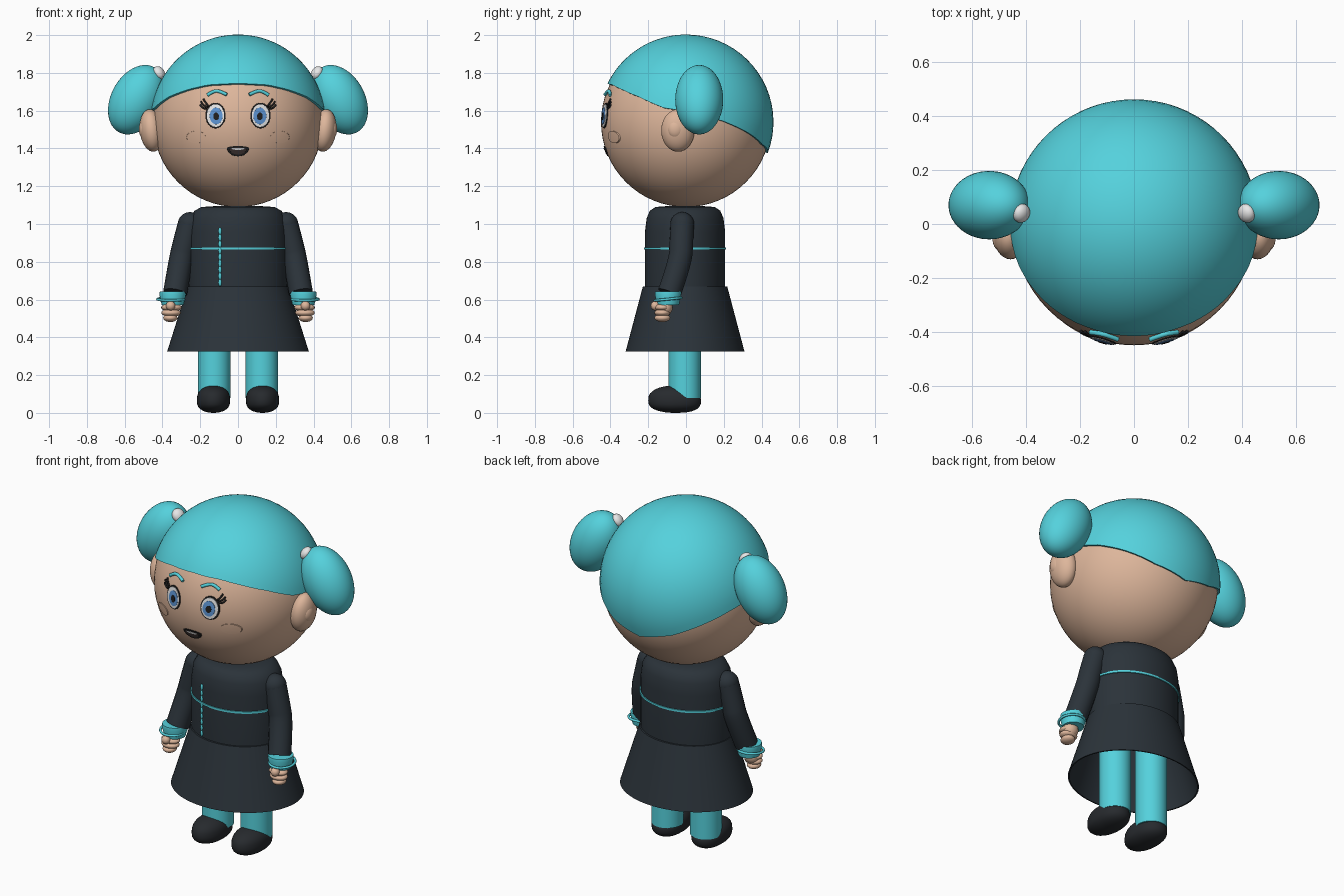
import bpy, bmesh, math
from mathutils import Vector

if "Cube" in bpy.data.objects:
    bpy.data.objects.remove(bpy.data.objects["Cube"])


def material(name, r, g, b):
    m = bpy.data.materials.new(name)
    m.use_nodes = True
    m.diffuse_color = (r, g, b, 1)
    bsdf = next(n for n in m.node_tree.nodes if n.type == "BSDF_PRINCIPLED")
    bsdf.inputs["Base Color"].default_value = (r, g, b, 1)
    bsdf.inputs["Roughness"].default_value = 0.6
    return m


TEAL = material("teal", 0.09, 0.64, 0.72)
SKIN = material("skin", 0.73, 0.47, 0.33)
CLOTH = material("dark_cloth", 0.024, 0.033, 0.042)
SHOE = material("shoe_black", 0.02, 0.023, 0.027)
WHITE = material("white", 0.82, 0.82, 0.82)
BLUE = material("iris_blue", 0.11, 0.3, 0.66)
BLACK = material("black", 0.015, 0.014, 0.014)
MOUTH = material("mouth_dark", 0.05, 0.035, 0.033)

HEAD = Vector((0, 0, 1.54))
HEAD_R = 0.45


def finish(ob, name, mat, angle=40):
    ob.name = name
    ob.data.materials.clear()
    ob.data.materials.append(mat)
    bpy.ops.object.select_all(action="DESELECT")
    ob.select_set(True)
    bpy.context.view_layer.objects.active = ob
    bpy.ops.object.shade_smooth_by_angle(angle=math.radians(angle))
    return ob


def from_bmesh(bm, name, mat, angle=40):
    bmesh.ops.recalc_face_normals(bm, faces=bm.faces)
    me = bpy.data.meshes.new(name)
    bm.to_mesh(me)
    bm.free()
    ob = bpy.data.objects.new(name, me)
    bpy.context.collection.objects.link(ob)
    return finish(ob, name, mat, angle)


def ball(name, loc, size, mat, rot=(0, 0, 0), seg=32):
    bpy.ops.mesh.primitive_uv_sphere_add(segments=seg, ring_count=seg // 2, location=loc, rotation=rot)
    ob = bpy.context.object
    ob.scale = size
    return finish(ob, name, mat, 180)


def bridge(bm, a, b):
    """Join two rings; a ring of one vertex is a pole."""
    n = max(len(a), len(b))
    for i in range(n):
        j = (i + 1) % n
        quad = [a[i % len(a)], a[j % len(a)], b[j % len(b)], b[i % len(b)]]
        bm.faces.new(list(dict.fromkeys(quad)))


def lathe(name, profile, mat, centre=(0, 0), sx=1, sy=1, closed=False, seg=48):
    bm = bmesh.new()
    rings = []
    for r, z in profile:
        count = seg if r > 0 else 1
        turn = [2 * math.pi * i / seg for i in range(count)]
        rings.append([bm.verts.new((centre[0] + r * sx * math.cos(t), centre[1] + r * sy * math.sin(t), z))
                      for t in turn])
    for a, b in zip(rings, rings[1:] + rings[:1] if closed else rings[1:]):
        bridge(bm, a, b)
    return from_bmesh(bm, name, mat)


def tube(name, points, radius, mat, spline="NURBS"):
    cu = bpy.data.curves.new(name, "CURVE")
    cu.dimensions = "3D"
    cu.bevel_depth = radius
    cu.bevel_resolution = 5
    cu.use_fill_caps = True
    sp = cu.splines.new(spline)
    sp.points.add(len(points) - 1)
    for p, co in zip(sp.points, points):
        p.co = (*co, 1)
    if spline == "NURBS":
        sp.order_u = 3
        sp.use_endpoint_u = True
    ob = bpy.data.objects.new(name, cu)
    bpy.context.collection.objects.link(ob)
    bpy.ops.object.select_all(action="DESELECT")
    ob.select_set(True)
    bpy.context.view_layer.objects.active = ob
    bpy.ops.object.convert(target="MESH")
    return finish(bpy.context.object, name, mat, 50)


def on_face(x, z, lift=0.0):
    dz = z - HEAD.z
    return Vector((x, -math.sqrt((HEAD_R + lift) ** 2 - x * x - dz * dz), z))


def patch(name, x, z, rx, rz, lift, mat, top=1.0, seg=32):
    """Thin oval plate hugging the face; top flattens its upper half."""
    bm = bmesh.new()
    rings = [[bm.verts.new(on_face(x, z, lift))]]
    for f, h in ((0.35, lift), (0.7, lift), (1, lift), (1.02, -0.004)):
        ring = []
        for i in range(seg):
            t = 2 * math.pi * i / seg
            up = math.sin(t) * (top if math.sin(t) > 0 else 1)
            ring.append(bm.verts.new(on_face(x + f * rx * math.cos(t), z + f * rz * up, h)))
        rings.append(ring)
    for a, b in zip(rings, rings[1:]):
        bridge(bm, a, b)
    return from_bmesh(bm, name, mat)


# Head and hair cap with a curved hemline
ball("head", HEAD, (HEAD_R,) * 3, SKIN, seg=64)

HEM = [(0, 1.745), (22, 1.737), (38, 1.712), (55, 1.675), (75, 1.615), (90, 1.597),
       (115, 1.545), (132, 1.495), (155, 1.42), (180, 1.375)]


def hem_height(deg):
    for (a, za), (b, zb) in zip(HEM, HEM[1:]):
        if deg <= b:
            return za + (zb - za) * (deg - a) / (b - a)
    return HEM[-1][1]


def hair_cap(radius=0.463, seg=72, rows=20):
    bm = bmesh.new()
    rings = [[bm.verts.new(HEAD + Vector((0, 0, radius)))]]
    for k in range(1, rows + 2):
        r = radius if k <= rows else HEAD_R - 0.01
        ring = []
        for i in range(seg):
            phi = 2 * math.pi * i / seg
            deg = math.degrees(min(phi, 2 * math.pi - phi))
            th = math.acos((hem_height(deg) - HEAD.z) / radius) * min(k / rows, 1)
            ring.append(bm.verts.new(HEAD + r * Vector((math.sin(th) * math.sin(phi),
                                                        -math.sin(th) * math.cos(phi), math.cos(th)))))
        rings.append(ring)
    for a, b in zip(rings, rings[1:]):
        bridge(bm, a, b)
    return from_bmesh(bm, "hair_cap", TEAL, 50)


hair_cap()

# Mouth
patch("mouth", 0, 1.402, 0.058, 0.043, 0.004, BLACK, top=0.25)
patch("mouth_inside", 0, 1.396, 0.044, 0.028, 0.006, MOUTH, top=0.3)
patch("teeth", 0, 1.4, 0.034, 0.008, 0.008, WHITE, top=0.4)

# Torso, trim and skirt
lathe("torso", [(0, 1.095), (0.5, 1.094), (0.74, 1.09), (0.88, 1.07), (0.96, 1.03), (1, 0.96),
                (1, 0.66), (0, 0.66)], CLOTH, (0, -0.005), 0.262, 0.212)
lathe("chest_stripe", [(0.98, 0.876), (1.025, 0.876), (1.025, 0.864), (0.98, 0.864)],
      TEAL, (0, -0.005), 0.262, 0.212, closed=True)
for i in range(9):
    ball(f"front_bead_{i + 1}", (-0.095, -0.202, 0.69 + i * 0.034), (0.009, 0.009, 0.02), TEAL, seg=12)
tube("front_cord", [(-0.095, -0.2, 0.672), (-0.095, -0.2, 0.97)], 0.005, TEAL, "POLY")
lathe("skirt", [(0.93, 0.67), (1, 0.67), (1.41, 0.325), (1.38, 0.325), (0.96, 0.655)],
      CLOTH, (0, -0.005), 0.266, 0.23 * 0.97, closed=True, seg=64)


def shoe(name, x):
    ob = ball(name, (0, 0, 0), (1, 1, 1), SHOE)
    for v in ob.data.vertices:
        px, py, pz = v.co
        pz = math.copysign(abs(pz) ** 0.75, pz)
        heel = max(0.0, py)
        if py > 0:
            py = py ** 0.75
        tall = 0.08 * (1 - 0.55 * heel) if pz > 0 else 0.065
        v.co = (x + px * 0.088, -0.06 + py * 0.14, 0.065 + pz * tall)


for s, side in ((1, "left"), (-1, "right")):
    # Eye layers, lashes, brow and cheek
    ex = s * 0.119
    patch(f"{side}_eye_rim", ex, 1.574, 0.053, 0.067, 0.003, BLACK)
    patch(f"{side}_eye_white", ex, 1.574, 0.046, 0.06, 0.005, WHITE)
    patch(f"{side}_iris", ex - s * 0.003, 1.572, 0.034, 0.044, 0.007, BLUE)
    patch(f"{side}_pupil", ex - s * 0.003, 1.57, 0.015, 0.02, 0.009, BLACK)
    for k, (tx, tz) in enumerate(((0.2, 1.632), (0.196, 1.648), (0.182, 1.662))):
        root = on_face(s * (0.165 - k * 0.004), 1.61 + k * 0.008, 0.004)
        tube(f"{side}_lash_{k + 1}", [root, on_face(s * (tx - 0.008), tz - 0.02, 0.006),
                                      on_face(s * tx, tz, 0.006)], 0.005, BLACK)
    tube(f"{side}_brow", [on_face(s * bx, bz, 0.006) for bx, bz in
                          ((0.162, 1.682), (0.135, 1.702), (0.1, 1.706), (0.06, 1.685))], 0.009, TEAL)
    patch(f"{side}_cheek", s * 0.222, 1.46, 0.05, 0.032, 0.004, SKIN)

    # Ear, hair bun and hair tie
    ball(f"{side}_ear", (s * 0.458, -0.043, 1.495), (0.062, 0.088, 0.113), SKIN, (0, s * 0.12, 0))
    ball(f"{side}_inner_ear", (s * 0.495, -0.055, 1.503), (0.03, 0.045, 0.052), SKIN)
    ball(f"{side}_bun", (s * 0.537, 0.07, 1.658), (0.135, 0.127, 0.196), TEAL, (0, -s * 0.5, 0), 48)
    ball(f"{side}_hair_tie", (s * 0.418, 0.04, 1.8), (0.028, 0.036, 0.038), WHITE, (0, s * 0.6, s * 0.4), 24)

    # Sleeve, cuff and bracelet
    ball(f"{side}_shoulder", (s * 0.255, -0.02, 1.0), (0.063,) * 3, CLOTH)
    tube(f"{side}_sleeve", [(s * 0.255, -0.02, 1.0), (s * 0.282, -0.025, 0.9),
                            (s * 0.305, -0.03, 0.8), (s * 0.333, -0.088, 0.635)], 0.0635, CLOTH)
    lathe(f"{side}_cuff", [(0, 0.642), (0.068, 0.642), (0.07, 0.625), (0.058, 0.572), (0, 0.572)],
          TEAL, (s * 0.346, -0.095), seg=32)
    bpy.ops.mesh.primitive_torus_add(major_segments=40, minor_segments=8, major_radius=0.07,
                                     minor_radius=0.007, location=(s * 0.356, -0.095, 0.602),
                                     rotation=(0.1, 0, 0))
    finish(bpy.context.object, f"{side}_bracelet", TEAL, 60)

    # Hand: palm, curled fingers and thumb
    ball(f"{side}_palm", (s * 0.352, -0.11, 0.56), (0.045, 0.04, 0.045), SKIN, seg=20)
    for k, (hx, hw, hz) in enumerate(((0.352, 0.055, 0.558), (0.354, 0.052, 0.53), (0.358, 0.038, 0.503))):
        ball(f"{side}_finger_{k + 1}", (s * hx, -0.125, hz), (hw, 0.042, 0.022), SKIN, seg=20)
    ball(f"{side}_thumb", (s * 0.357, -0.163, 0.567), (0.025, 0.024, 0.025), SKIN, seg=16)

    # Leg and shoe
    lathe(f"{side}_leg", [(0, 0.66), (0.086, 0.66), (0.086, 0.08), (0, 0.08)], TEAL, (s * 0.126, -0.007), seg=32)
    shoe(f"{side}_shoe", s * 0.13)
